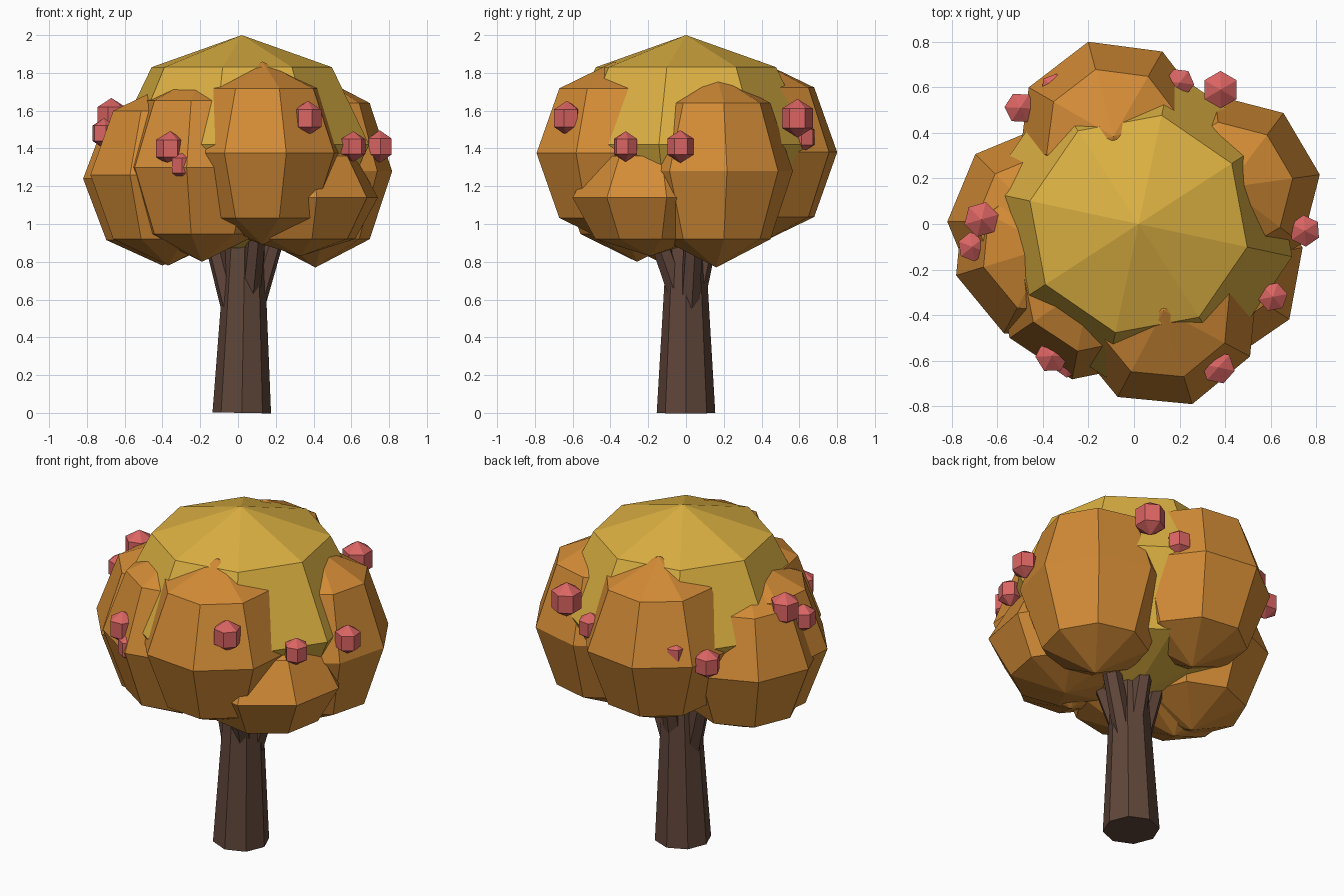
import bpy, bmesh
from math import radians
from mathutils import Matrix, Vector

if "Cube" in bpy.data.objects:
    bpy.data.objects.remove(bpy.data.objects["Cube"])


def material(name, color):
    m = bpy.data.materials.new(name)
    m.diffuse_color = (*color, 1)
    m.use_nodes = True
    m.node_tree.nodes["Principled BSDF"].inputs["Base Color"].default_value = m.diffuse_color
    return m


BARK = material("bark", (0.115, 0.06, 0.042))
YELLOW = material("yellow_leaves", (0.72, 0.44, 0.055))
ORANGE = material("orange_leaves", (0.65, 0.26, 0.037))
RED = material("fruit_red", (0.70, 0.13, 0.125))


def finish(name, bm, mat):
    bmesh.ops.recalc_face_normals(bm, faces=bm.faces)
    me = bpy.data.meshes.new(name)
    bm.to_mesh(me)
    bm.free()
    me.materials.append(mat)
    ob = bpy.data.objects.new(name, me)
    bpy.context.collection.objects.link(ob)
    return ob


def ball(name, center, r, rz, rot, mat, seg=8, rings=4):
    """Faceted UV ball, stretched vertically and turned about z."""
    bm = bmesh.new()
    m = (Matrix.Translation(center) @ Matrix.Rotation(radians(rot), 4, 'Z')
         @ Matrix.Diagonal((r, r, rz, 1)))
    bmesh.ops.create_uvsphere(bm, u_segments=seg, v_segments=rings, radius=1, matrix=m)
    return finish(name, bm, mat)


def limb(name, a, b, ra, rb, sides, mat):
    """Tapered faceted cylinder from a to b."""
    a, b = Vector(a), Vector(b)
    d = b - a
    bm = bmesh.new()
    m = Matrix.Translation((a + b) / 2) @ d.to_track_quat('Z', 'Y').to_matrix().to_4x4()
    bmesh.ops.create_cone(bm, cap_ends=True, segments=sides, radius1=ra, radius2=rb,
                          depth=d.length, matrix=m)
    return finish(name, bm, mat)


# Trunk: one tapering octagonal post running into the crown
limb("trunk", (0.02, 0, 0), (0.04, 0, 1.1), 0.155, 0.09, 8, BARK)

# Branches flaring into the crown
BRANCHES = [(-0.04, 0.0, -0.17, 0.03), (0.09, 0.02, 0.24, 0.05),
            (0.06, -0.02, 0.11, -0.20), (0.04, 0.04, 0.03, 0.15)]
for i, (sx, sy, ex, ey) in enumerate(BRANCHES):
    limb(f"branch_{i + 1}", (sx, sy, 0.57), (ex, ey, 1.08), 0.055, 0.05, 6, BARK)

# Central yellow crown
ball("crown", (0.02, 0, 1.42), 0.69, 0.58, -12, YELLOW)

# Orange leaf clumps around the crown: x, y, z, radius, half height, turn
CLUMPS = [
    (0.13, -0.38, 1.375, 0.43, 0.485, 17),
    (-0.09, 0.385, 1.38, 0.43, 0.485, 15),
    (0.41, 0.16, 1.28, 0.41, 0.51, 8),
    (-0.37, -0.10, 1.26, 0.43, 0.48, 17),
    (-0.40, 0.01, 1.24, 0.42, 0.46, 0),
    (-0.19, -0.26, 1.30, 0.43, 0.50, 34),
    (0.33, -0.19, 1.14, 0.42, 0.31, 12),
]
for i, (x, y, z, r, rz, rot) in enumerate(CLUMPS):
    ball(f"leaf_clump_{i + 1}", (x, y, z), r, rz, rot, ORANGE)

# Fruit: x, y, z, radius
FRUIT = [
    (0.38, 0.59, 1.56, 0.095), (0.20, 0.62, 1.46, 0.075),
    (-0.67, 0.02, 1.57, 0.09), (-0.71, -0.10, 1.48, 0.075),
    (-0.36, -0.58, 1.40, 0.085), (-0.29, -0.61, 1.31, 0.075),
    (0.37, -0.63, 1.56, 0.085), (0.61, -0.32, 1.41, 0.075),
    (0.75, -0.03, 1.41, 0.08), (-0.50, 0.51, 1.38, 0.08),
    (-0.35, 0.60, 1.44, 0.07),
]
for i, (x, y, z, r) in enumerate(FRUIT):
    ball(f"fruit_{i + 1}", (x, y, z), r, r * 1.08, i * 23, RED, 6, 3)
